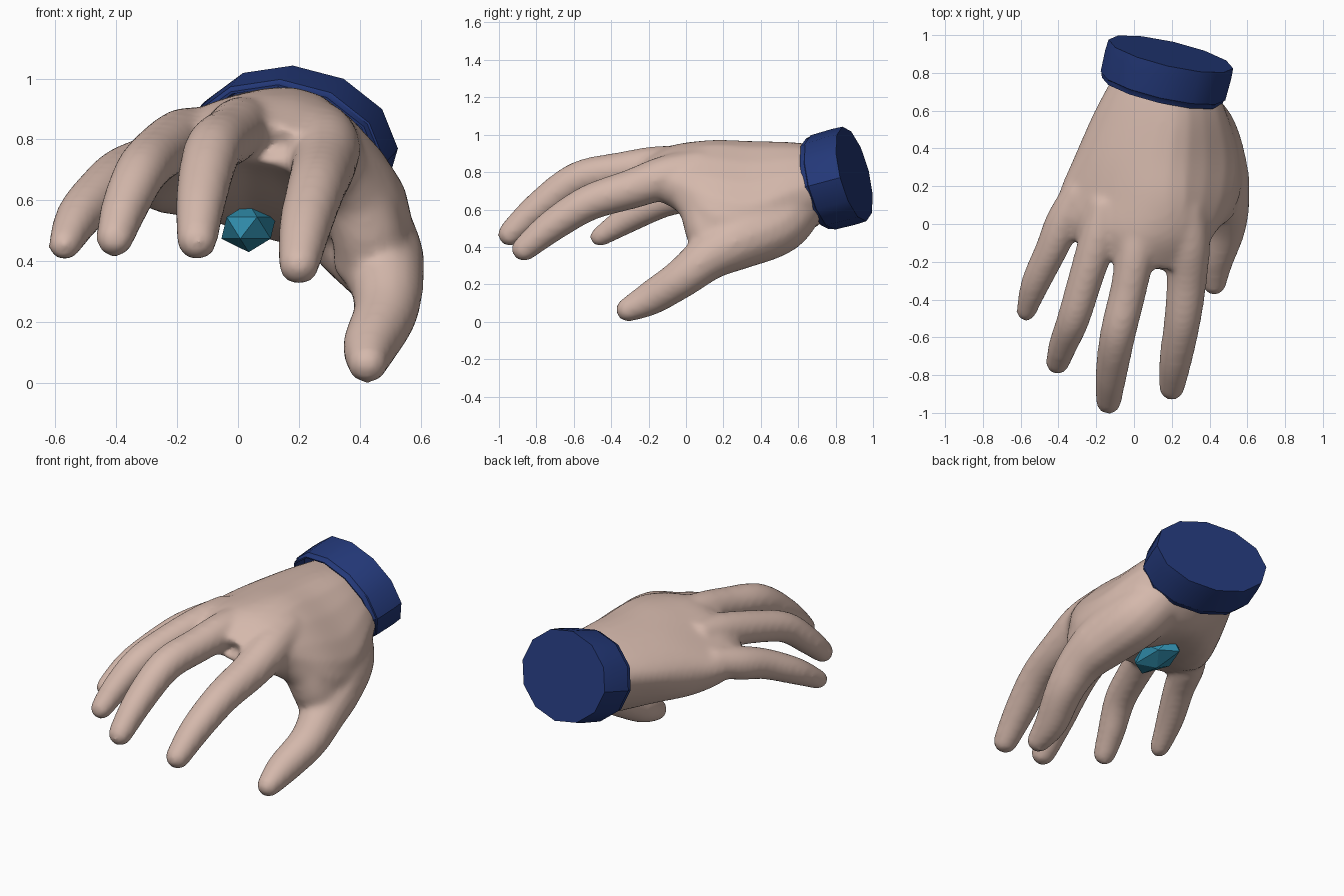
import bpy, bmesh, math
from mathutils import Vector

if "Cube" in bpy.data.objects:
    bpy.data.objects.remove(bpy.data.objects["Cube"])


def material(name, rgb):
    m = bpy.data.materials.new(name)
    m.diffuse_color = (*rgb, 1)
    m.use_nodes = True
    m.node_tree.nodes["Principled BSDF"].inputs["Base Color"].default_value = m.diffuse_color
    return m


def make_object(name, bm, mat):
    bmesh.ops.recalc_face_normals(bm, faces=bm.faces)
    me = bpy.data.meshes.new(name)
    bm.to_mesh(me)
    bm.free()
    ob = bpy.data.objects.new(name, me)
    bpy.context.collection.objects.link(ob)
    me.materials.append(mat)
    return ob


def spline(pts, steps, closed=False):
    """Catmull-Rom curve through points of any dimension."""
    n, out = len(pts), []
    for i in range(n if closed else n - 1):
        q = [pts[j % n] if closed else pts[min(max(j, 0), n - 1)] for j in range(i - 1, i + 3)]
        for s in range(steps):
            t = s / steps
            out.append(tuple(0.5 * (2 * b + (c - a) * t + (2 * a - 5 * b + 4 * c - d) * t * t
                                    + (3 * b - a - 3 * c + d) * t ** 3) for a, b, c, d in zip(*q)))
    if not closed:
        out.append(tuple(pts[-1]))
    return out


def loft(bm, rings):
    """Skin a list of equal-length rings and cap both ends."""
    vr = [[bm.verts.new(p) for p in r] for r in rings]
    n = len(vr[0])
    for a, b in zip(vr, vr[1:]):
        for i in range(n):
            bm.faces.new((a[i], a[(i + 1) % n], b[(i + 1) % n], b[i]))
    bm.faces.new(vr[0])
    bm.faces.new(vr[-1])


def finger(bm, pts, sides=14):
    """Tapered tube through (x, y, z, radius) points with a rounded tip."""
    path = spline(pts, 5)
    c = [Vector(p[:3]) for p in path]
    rad = [p[3] + 0.008 for p in path]
    tan = [(c[min(i + 1, len(c) - 1)] - c[max(i - 1, 0)]).normalized() for i in range(len(c))]
    for a in (25, 50, 75):
        a = math.radians(a)
        c.append(c[len(path) - 1] + tan[-1] * rad[len(path) - 1] * math.sin(a))
        rad.append(rad[len(path) - 1] * math.cos(a))
        tan.append(tan[-1])
    rings = []
    for p, r, t in zip(c, rad, tan):
        u = (Vector((1, 0, 0)) - t * t.x).normalized()
        v = t.cross(u)
        rings.append([p + r * (u * math.cos(k * math.tau / sides) + v * math.sin(k * math.tau / sides))
                      for k in range(sides)])
    loft(bm, rings)


skin = material("skin", (0.66, 0.48, 0.41))
blue = material("cuff_blue", (0.017, 0.04, 0.19))
teal = material("gem_teal", (0.03, 0.27, 0.42))

# Palm: (y, skew, outline as x,z from little-finger edge over the back of the hand)
hand = bmesh.new()
palm = [
    (-0.24, 0.48, [(-.36, .68), (-.23, .80), (.01, .87), (.26, .80), (.35, .73), (.27, .67), (.03, .73), (-.22, .68)]),
    (-0.08, 0.3, [(-.40, .69), (-.26, .83), (.01, .94), (.27, .90), (.41, .75), (.32, .61), (.03, .69), (-.25, .63)]),
    (0.12, 0.1, [(-.40, .70), (-.28, .82), (0, .95), (.27, .945), (.52, .68), (.50, .45), (.03, .60), (-.28, .57)]),
    (0.35, 0, [(-.32, .72), (-.22, .85), (.02, .95), (.28, .935), (.55, .63), (.48, .38), (.05, .52), (-.23, .56)]),
    (0.60, 0, [(-.21, .76), (-.12, .88), (.08, .95), (.29, .93), (.485, .71), (.40, .48), (.12, .47), (-.10, .59)]),
    (0.80, 0, [(-.10, .80), (-.04, .89), (.10, .93), (.27, .90), (.40, .76), (.34, .62), (.15, .59), (-.04, .67)]),
]
rings = [[(x, y + skew * max(0, -x), z) for x, z in spline(o, 3, True)] for y, skew, o in palm]
columns = [spline(col, 4) for col in zip(*rings)]
loft(hand, list(zip(*columns)))

# Fingers and thumb, root to tip
digits = [
    [(-.28, .18, .73, .08), (-.37, .02, .685, .088), (-.435, -.13, .64, .08), (-.52, -.31, .55, .07),
     (-.57, -.46, .455, .048)],
    [(-.15, .12, .82, .08), (-.19, -.07, .80, .092), (-.26, -.30, .755, .085), (-.32, -.50, .69, .08),
     (-.375, -.64, .57, .07), (-.405, -.735, .475, .056)],
    [(.03, .08, .845, .08), (.01, -.13, .84, .095), (-.03, -.35, .81, .09), (-.085, -.58, .76, .088),
     (-.12, -.79, .61, .078), (-.135, -.94, .47, .061)],
    [(.27, .10, .82, .10), (.285, -.10, .775, .11), (.28, -.29, .71, .10), (.255, -.52, .635, .09),
     (.22, -.72, .51, .08), (.20, -.865, .39, .062)],
    [(.26, .64, .67, .12), (.37, .50, .53, .16), (.45, .27, .43, .15), (.485, .12, .345, .12), (.485, -.02, .235, .10),
     (.435, -.19, .125, .085), (.425, -.31, .065, .06)],
    # web of skin between thumb and index finger
    [(.44, .18, .38, .12), (.43, .12, .48, .115), (.39, .08, .60, .11), (.34, -.02, .70, .08)],
]
for d in digits:
    finger(hand, d)

# Fuse palm and fingers into one soft surface
hand_ob = make_object("hand", hand, skin)
rm = hand_ob.modifiers.new("fuse", 'REMESH')
rm.mode = 'VOXEL'
rm.voxel_size = 0.016
rm.use_smooth_shade = True
sm = hand_ob.modifiers.new("soften", 'SMOOTH')
sm.factor = 0.5
sm.iterations = 15

# Cuff: twelve-sided tilted oval band with a stepped front lip
axis = Vector((0.23, 0.93, 0.25)).normalized()
flat = axis.cross(Vector((0, 0, 1))).normalized()
up = flat.cross(axis)
roll = math.radians(-8)
wide = flat * math.cos(roll) + up * math.sin(roll)
tall = up * math.cos(roll) - flat * math.sin(roll)
back = Vector((0.195, 0.90, 0.79))
cuff = bmesh.new()
profile = [(-.15, .90), (-.21, .93), (-.21, .96), (-.185, .98), (-.18, 1.0), (-.06, 1.01), (0, 1.0)]
loft(cuff, [[back + axis * o + s * (wide * .34 * math.cos((k + .2) * math.tau / 12)
                                    + tall * .26 * math.sin((k + .2) * math.tau / 12))
             for k in range(12)] for o, s in profile])
cuff_ob = make_object("cuff", cuff, blue)

# Faceted gem set in the palm
gem = bmesh.new()
bmesh.ops.create_icosphere(gem, subdivisions=1, radius=1)
for v in gem.verts:
    v.co = Vector((.035 + v.co.x * .10, .24 + v.co.y * .19, .51 + v.co.z * .08))
make_object("palm_gem", gem, teal)

bpy.ops.object.select_all(action='DESELECT')
cuff_ob.select_set(True)
bpy.context.view_layer.objects.active = cuff_ob
bpy.ops.object.shade_smooth_by_angle(angle=math.radians(35))
